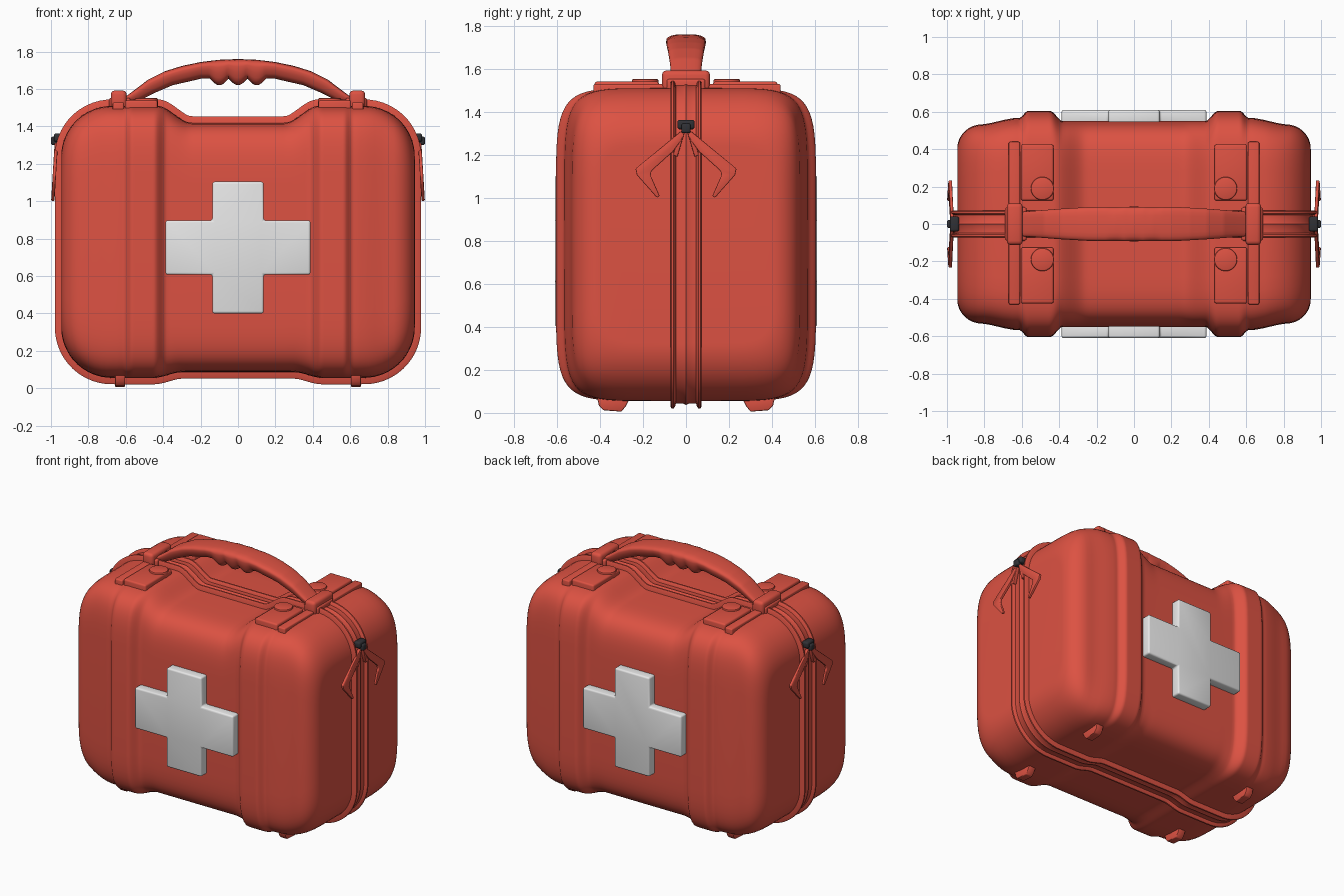
import bpy, bmesh, math
from mathutils import Vector

if "Cube" in bpy.data.objects:
    bpy.data.objects.remove(bpy.data.objects["Cube"])


def material(name, rgb):
    m = bpy.data.materials.new(name)
    m.diffuse_color = (*rgb, 1)
    m.use_nodes = True
    m.node_tree.nodes["Principled BSDF"].inputs["Base Color"].default_value = m.diffuse_color
    return m


RED = material("red shell", (0.72, 0.084, 0.055))
WHITE = material("white cross", (0.80, 0.80, 0.80))
BLACK = material("black slider", (0.03, 0.03, 0.035))


def finish(name, bm, mat, bevel=0, segs=3, angle=40):
    bmesh.ops.recalc_face_normals(bm, faces=bm.faces)
    if bevel:
        edges = [e for e in bm.edges if e.calc_face_angle(0) > 0.5]
        bmesh.ops.bevel(bm, geom=edges, offset=bevel, segments=segs, profile=0.5, affect='EDGES')
    me = bpy.data.meshes.new(name)
    bm.to_mesh(me)
    bm.free()
    me.materials.append(mat)
    me.polygons.foreach_set("use_smooth", [True] * len(me.polygons))
    me.set_sharp_from_angle(angle=math.radians(angle))
    ob = bpy.data.objects.new(name, me)
    bpy.context.collection.objects.link(ob)
    return ob


def loft(name, rings, mat, closed=False, angle=40):
    bm = bmesh.new()
    vs = [[bm.verts.new(p) for p in r] for r in rings]
    n = len(vs[0])
    pairs = list(zip(vs, vs[1:])) + ([(vs[-1], vs[0])] if closed else [])
    for a, b in pairs:
        for i in range(n):
            bm.faces.new((a[i], a[(i + 1) % n], b[(i + 1) % n], b[i]))
    if not closed:
        bm.faces.new(vs[0])
        bm.faces.new(vs[-1])
    return finish(name, bm, mat, angle=angle)


def prism(name, pts, depth, mat, bevel=0, segs=3):
    """Extrude a closed polygon of 3D points along the depth vector."""
    bm = bmesh.new()
    f = bm.faces.new([bm.verts.new(p) for p in pts])
    ext = bmesh.ops.extrude_face_region(bm, geom=[f])
    bmesh.ops.translate(bm, vec=Vector(depth), verts=[v for v in ext["geom"] if isinstance(v, bmesh.types.BMVert)])
    return finish(name, bm, mat, bevel, segs)


def box(name, x, y, z, mat, bevel=0.01):
    pts = [(x[0], y[0], z[0]), (x[1], y[0], z[0]), (x[1], y[1], z[0]), (x[0], y[1], z[0])]
    return prism(name, pts, (0, 0, z[1] - z[0]), mat, bevel)


def step(a, b, x):
    t = min(1, max(0, (x - a) / (b - a)))
    return t * t * (3 - 2 * t)


def lerp(table, x):
    for (x0, v0), (x1, v1) in zip(table, table[1:]):
        if x <= x1:
            return v0 + (v1 - v0) * (x - x0) / (x1 - x0)
    return table[-1][1]


# Body silhouette functions along x
END = 0.945


def arc(x, r):
    d = max(0, x - (END - r))
    return r - math.sqrt(max(0, r * r - d * d))


def ztop(x):
    return 1.42 + 0.09 * step(0.25, 0.43, abs(x)) - arc(abs(x), 0.27)


def zbot(x):
    return 0.085 - 0.03 * step(0.3, 0.45, abs(x)) + arc(abs(x), 0.27)


def depth(x):
    x = abs(x)
    return (0.55 + 0.055 * step(0.38, 0.45, x) - 0.038 * step(0.565, 0.615, x)
            - 0.035 * step(0.62, 0.83, x) - arc(x, 0.13))


def superring(x, dy, zc, hz, n, count, taper=0):
    ring = []
    for i in range(count):
        t = 2 * math.pi * i / count
        c, s = math.cos(t), math.sin(t)
        u = math.copysign(abs(c) ** (2 / n), c)
        w = math.copysign(abs(s) ** (2 / n), s)
        ring.append((x, dy * u * (1 - taper * (1 - w) / 2), zc + hz * w))
    return ring


half = [0.02 * i for i in range(1, 19)] + [0.38 + 0.01 * i for i in range(26)] + [0.65]
half += [0.675 + 0.27 * math.sin(math.radians(a)) for a in (5, 12, 20, 28, 36, 43, 50, 56, 62, 68, 73, 78, 82, 86, 90)]
half[-1] = END
xs = [-x for x in reversed(half)] + [0] + half

# Hard shell body with ribs and recessed centre
loft("case_body", [superring(x, depth(x), (ztop(x) + zbot(x)) / 2, (ztop(x) - zbot(x)) / 2, 7, 64)
                   for x in xs], RED)

# Zip seam with twin beads running right round the case
outline = [Vector((x, 0, ztop(x))) for x in xs] + [Vector((x, 0, zbot(x))) for x in reversed(xs)]
seam = [(-0.072, -0.03), (-0.072, 0.026), (-0.067, 0.034), (-0.057, 0.034), (-0.051, 0.026), (-0.047, 0.012),
        (-0.012, 0.012), (0, 0.018), (0.012, 0.012),
        (0.047, 0.012), (0.051, 0.026), (0.057, 0.034), (0.067, 0.034), (0.072, 0.026), (0.072, -0.03)]
rings = []
for i, p in enumerate(outline):
    q, r = outline[i - 1], outline[(i + 1) % len(outline)]
    t = ((p - q).normalized() + (r - p).normalized()).normalized()
    nrm = Vector((-t.z, 0, t.x))
    rings.append([p + nrm * o + Vector((0, y, 0)) for y, o in seam])
loft("zip_seam", rings, RED, closed=True, angle=50)

# White crosses on front and back
a, b, h, zc = 0.387, 0.137, 0.352, 0.752
cross = [(-a, -0.145), (-b, -0.145), (-b, -h), (b, -h), (b, -0.145), (a, -0.145),
         (a, 0.145), (b, 0.145), (b, h), (-b, h), (-b, 0.145), (-a, 0.145)]
for side, s in (("front", -1), ("back", 1)):
    prism(side + "_cross", [(x, s * 0.53, zc + z) for x, z in cross], (0, s * 0.08, 0), WHITE, 0.012)

# Handle with finger grips on the underside
TOP = [(0, 1.76), (0.1, 1.756), (0.2, 1.744), (0.3, 1.723), (0.39, 1.695), (0.48, 1.65), (0.55, 1.597), (0.62, 1.545)]
BOT = [(0, 1.655), (0.2, 1.655), (0.24, 1.645), (0.35, 1.62), (0.45, 1.577), (0.55, 1.525), (0.62, 1.505)]
WID = [(0, 0.105), (0.25, 0.102), (0.4, 0.092), (0.62, 0.072)]
rings = []
for i in range(-62, 63):
    x = i / 100
    m = abs(x)
    top, bot = lerp(TOP, m), lerp(BOT, m)
    if m < 0.2:
        bot -= 0.035 * abs(math.sin(math.pi * x / 0.1 + math.pi / 2)) * step(0.2, 0.15, m) if m < 0.15 else 0
    rings.append(superring(x, lerp(WID, m), (top + bot) / 2, (top - bot) / 2, 3.2, 24, 0.35))
loft("handle", rings, RED, angle=60)

for sx, side in ((-1, "left"), (1, "right")):
    def span(p, q):
        return sorted((sx * p, sx * q))

    # Handle mounts and top strap strips
    box(side + "_handle_mount", span(0.595, 0.68), (-0.112, 0.112), (1.49, 1.592), RED, 0.022)
    box(side + "_mount_base", span(0.575, 0.69), (-0.09, 0.09), (1.49, 1.552), RED, 0.012)
    box(side + "_top_strip", span(0.61, 0.67), (-0.43, 0.44), (1.46, 1.528), RED, 0.008)

    for sy, end in ((-1, "front"), (1, "back")):
        # Raised pads, rivets and feet
        box(f"{side}_{end}_pad", span(0.43, 0.605), sorted((sy * 0.125, sy * 0.425)), (1.44, 1.54), RED, 0.012)
        bm = bmesh.new()
        bmesh.ops.create_cone(bm, cap_ends=True, segments=32, radius1=0.062, radius2=0.062, depth=0.06)
        bmesh.ops.translate(bm, vec=(sx * 0.49, sy * 0.19, 1.522), verts=bm.verts)
        finish(f"{side}_{end}_rivet", bm, RED, 0.008, 2)
        foot = [(0.255, 0.08), (0.415, 0.08), (0.405, 0.035), (0.385, 0.012), (0.30, 0.006), (0.28, 0.03)]
        prism(f"{side}_{end}_foot", [(sx * 0.603, sy * y, z) for y, z in foot], (sx * 0.055, 0, 0), RED, 0.006, 2)

        # Bent zip pull tabs hanging either side of the slider
        tab = [(0.01, 1.32), (0.035, 1.30), (0.235, 1.135), (0.228, 1.105), (0.135, 1.0), (0.122, 1.008),
               (0.165, 1.105), (0.16, 1.125), (0.06, 1.215), (0.02, 1.27)]
        prism(f"{side}_{end}_zip_pull", [(sx * (0.962 + 0.06 * (1.32 - z)), sy * y, z) for y, z in tab],
              (sx * 0.018, 0, 0), RED, 0.005, 2)
        # Short cord ends beside the seam
        prism(f"{side}_{end}_cord", [(sx * 0.955, sy * y, z) for y, z in
                                     ((0.005, 1.31), (0.03, 1.30), (0.06, 1.2), (0.04, 1.19))],
              (sx * 0.025, 0, 0), RED, 0.004, 2)

    # Black zip sliders
    box(side + "_slider", span(0.935, 0.985), (-0.04, 0.04), (1.318, 1.362), BLACK, 0.012)
    box(side + "_slider_knob", span(0.96, 1.0), (-0.022, 0.022), (1.30, 1.345), BLACK, 0.01)
